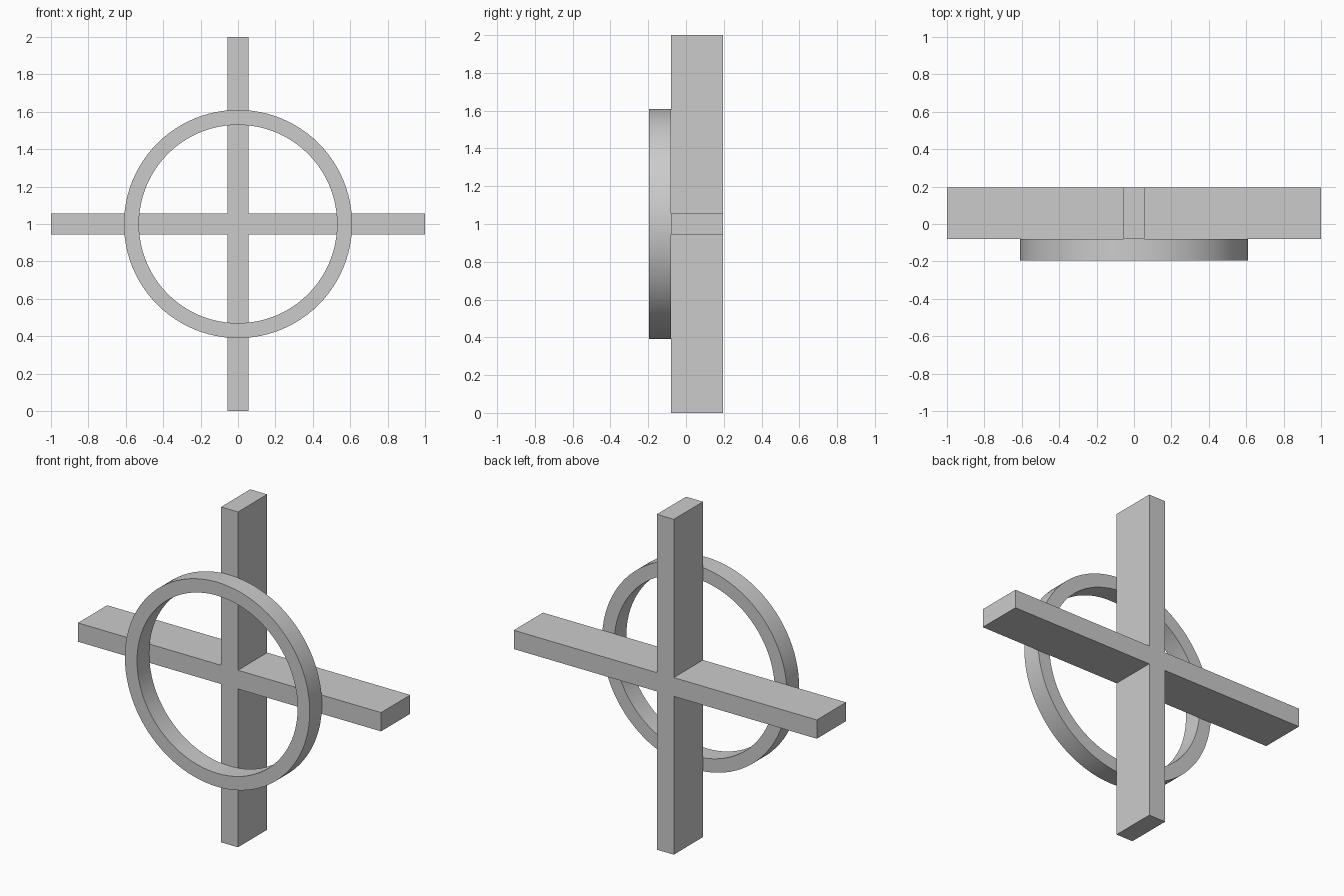
import bpy, bmesh, math

cube = bpy.data.objects.get("Cube")
if cube:
    bpy.data.objects.remove(cube, do_unlink=True)

CENTRE_Z = 1.0
FRONT, JOINT, BACK = -0.195, -0.08, 0.195   # depth of ring front, ring/cross joint, cross back

grey = bpy.data.materials.new("plain_grey")
grey.use_nodes = True
colour = (0.6, 0.6, 0.6, 1)
grey.diffuse_color = colour
grey.node_tree.nodes["Principled BSDF"].inputs["Base Color"].default_value = colour


def finish(name, bm):
    bmesh.ops.recalc_face_normals(bm, faces=bm.faces)
    mesh = bpy.data.meshes.new(name)
    bm.to_mesh(mesh)
    bm.free()
    mesh.materials.append(grey)
    obj = bpy.data.objects.new(name, mesh)
    obj.location.z = CENTRE_Z
    bpy.context.collection.objects.link(obj)
    return obj


def extrude_back(bm, depth):
    result = bmesh.ops.extrude_face_region(bm, geom=bm.faces[:])
    moved = [v for v in result["geom"] if isinstance(v, bmesh.types.BMVert)]
    bmesh.ops.translate(bm, verts=moved, vec=(0, depth, 0))


# Four-armed cross: one arm corner profile turned through four quarters
half, reach = 0.056, 1.0
bm = bmesh.new()
outline = []
for quarter in range(4):
    c, s = round(math.cos(quarter * math.pi / 2)), round(math.sin(quarter * math.pi / 2))
    for x, z in ((reach, -half), (reach, half), (half, half)):
        outline.append(bm.verts.new((x * c - z * s, JOINT, x * s + z * c)))
bm.faces.new(outline)
extrude_back(bm, BACK - JOINT)
finish("cross_bars", bm)

# Flat ring seated on the front of the cross
inner, outer, sides = 0.53, 0.61, 96
bm = bmesh.new()
loops = []
for radius in (inner, outer):
    angles = [2 * math.pi * i / sides for i in range(sides)]
    loops.append([bm.verts.new((radius * math.cos(a), FRONT, radius * math.sin(a))) for a in angles])
for i in range(sides):
    j = (i + 1) % sides
    bm.faces.new((loops[0][i], loops[0][j], loops[1][j], loops[1][i]))
extrude_back(bm, JOINT - FRONT)
ring = finish("front_ring", bm)

# Smooth the ring walls, keep its rims sharp
bpy.ops.object.select_all(action="DESELECT")
ring.select_set(True)
bpy.context.view_layer.objects.active = ring
bpy.ops.object.shade_smooth_by_angle(angle=math.radians(30))
